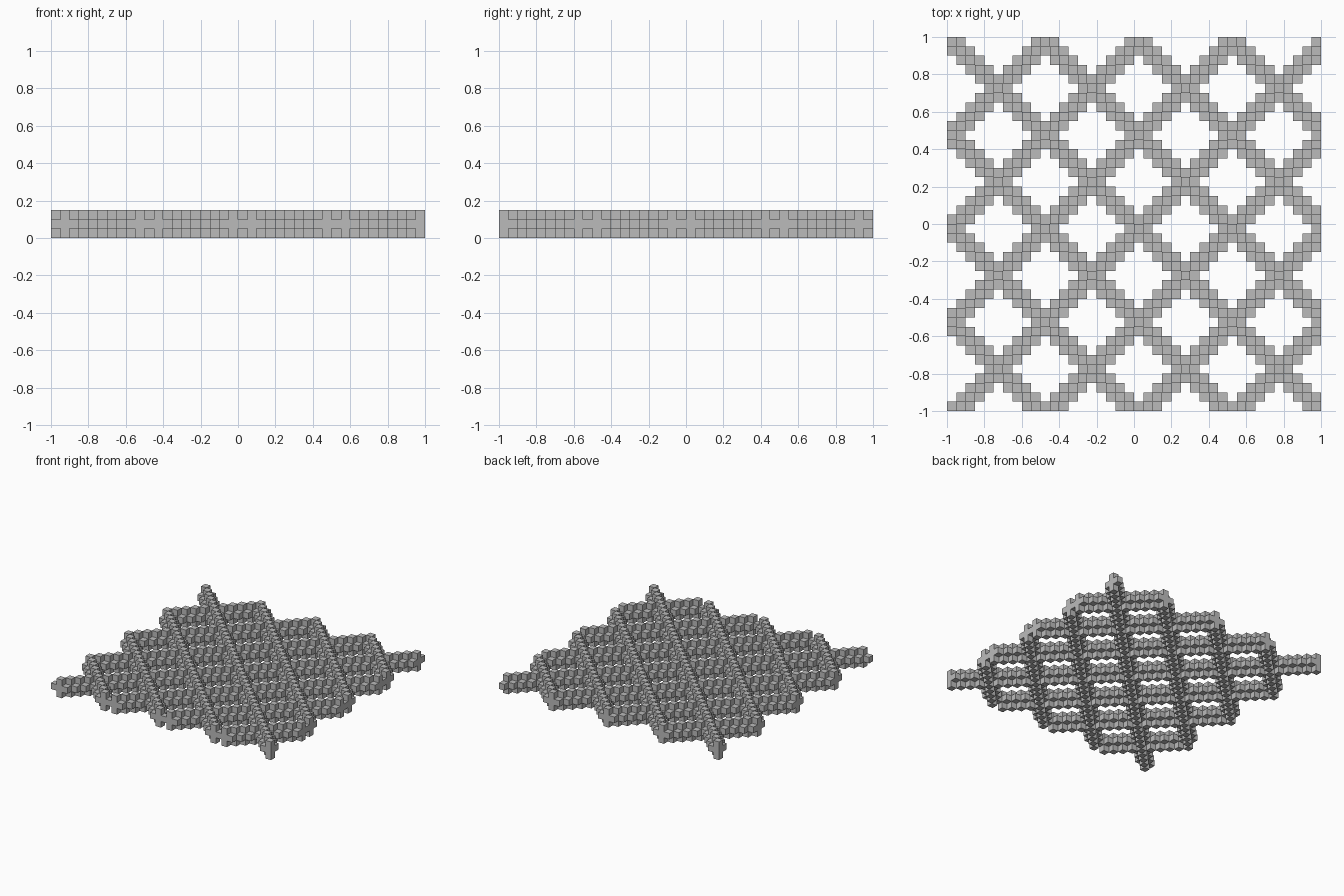
import bpy
import bmesh
from mathutils import Vector

CELL = 0.05      # edge of one cube
COUNT = 40       # cubes along each side
LAYERS = 3       # cubes in height
PERIOD = 10      # cubes between parallel strands

cube = bpy.data.objects.get("Cube")
if cube:
    bpy.data.objects.remove(cube, do_unlink=True)

grey = bpy.data.materials.new("Plain grey")
grey.use_nodes = True
colour = (0.5, 0.5, 0.5, 1)
grey.diffuse_color = colour
grey.node_tree.nodes["Principled BSDF"].inputs["Base Color"].default_value = colour


def offset(n):
    """Distance in cubes to the nearest strand centre line."""
    return min(n % PERIOD, -n % PERIOD)


def filled(i, j, k):
    """Strands with a plus-shaped section cross along both diagonals."""
    if not (0 <= i < COUNT and 0 <= j < COUNT and 0 <= k < LAYERS):
        return False
    reach = 1 if k == 1 else 0
    return min(offset(i - j - 1), offset(i + j + 1)) <= reach


# Lattice: only the outer faces of the stacked cubes
bm = bmesh.new()
corners = {}


def corner(point):
    key = tuple(round(c) for c in point)
    if key not in corners:
        x, y, z = key
        half = COUNT / 2
        corners[key] = bm.verts.new(((x - half) * CELL, (y - half) * CELL, z * CELL))
    return corners[key]


def add_side(cell, axis, sign):
    u, v, n = Vector(), Vector(), Vector()
    n[axis] = max(sign, 0)
    u[(axis + 1) % 3] = 1
    v[(axis + 2) % 3] = 1
    base = Vector(cell) + n
    ring = [base, base + u, base + u + v, base + v]
    if sign < 0:
        ring.reverse()
    bm.faces.new([corner(p) for p in ring])


for i in range(COUNT):
    for j in range(COUNT):
        for k in range(LAYERS):
            if not filled(i, j, k):
                continue
            for axis in range(3):
                for sign in (-1, 1):
                    neighbour = [i, j, k]
                    neighbour[axis] += sign
                    if not filled(*neighbour):
                        add_side((i, j, k), axis, sign)

mesh = bpy.data.meshes.new("lattice_grille")
bm.to_mesh(mesh)
bm.free()
mesh.materials.append(grey)
grille = bpy.data.objects.new("lattice_grille", mesh)
bpy.context.collection.objects.link(grille)
